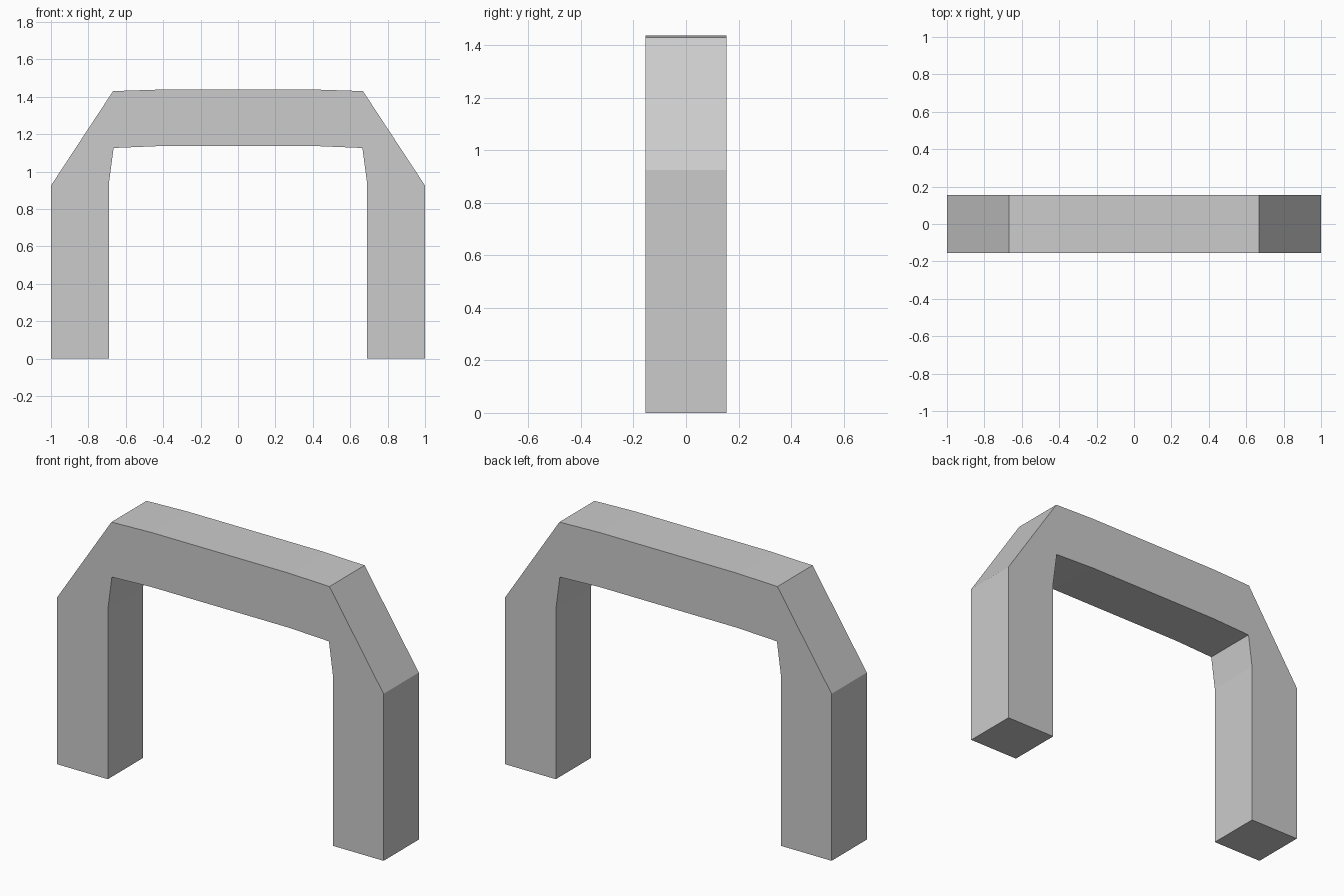
import bpy, bmesh

if "Cube" in bpy.data.objects:
    bpy.data.objects.remove(bpy.data.objects["Cube"])

DEPTH = 0.154  # half depth along y

# Right half of the arch, seen from the front (x, z)
outer = [(1.0, 0.0), (1.0, 0.925), (0.668, 1.43), (0.42, 1.438)]
inner = [(0.69, 0.0), (0.69, 0.94), (0.665, 1.126), (0.42, 1.136)]


def full(half):
    """Mirror a half path across x = 0."""
    return half + [(-x, z) for x, z in reversed(half)]


# Square-section arch: one quad ring per path station
bm = bmesh.new()
rings = []
for (ox, oz), (ix, iz) in zip(full(outer), full(inner)):
    corners = [(ox, -DEPTH, oz), (ox, DEPTH, oz), (ix, DEPTH, iz), (ix, -DEPTH, iz)]
    rings.append([bm.verts.new(c) for c in corners])
for a, b in zip(rings, rings[1:]):
    for i in range(4):
        j = (i + 1) % 4
        bm.faces.new((a[i], a[j], b[j], b[i]))

# Feet
bm.faces.new(rings[0])
bm.faces.new(rings[-1])
bmesh.ops.recalc_face_normals(bm, faces=bm.faces)

mesh = bpy.data.meshes.new("arch")
bm.to_mesh(mesh)
bm.free()
arch = bpy.data.objects.new("arch", mesh)
bpy.context.collection.objects.link(arch)
